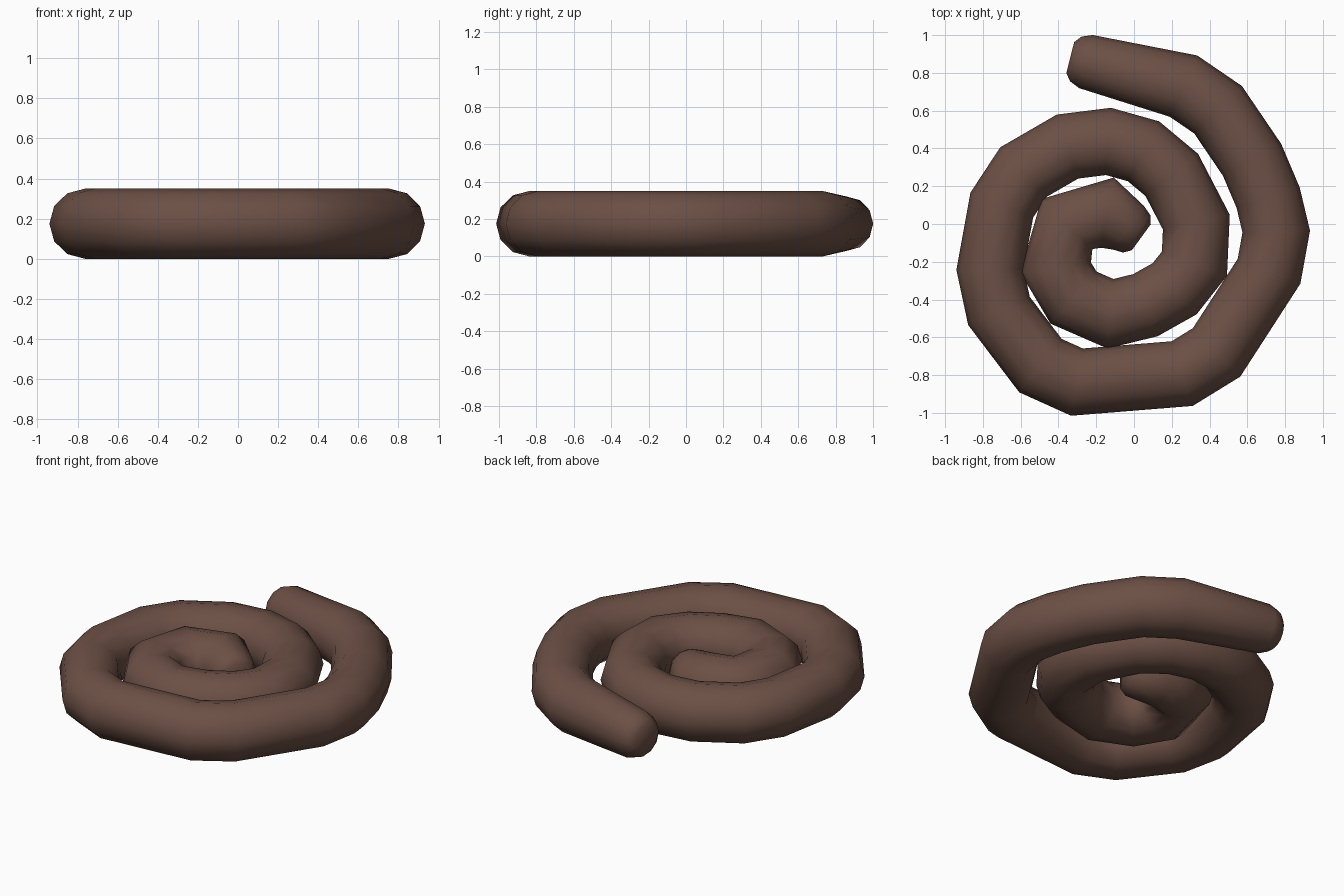
import bpy, bmesh, math
from mathutils import Vector

if "Cube" in bpy.data.objects:
    bpy.data.objects.remove(bpy.data.objects["Cube"])

R, SIDES = 0.175, 12

# Centre line of the coil, from the outer tip to the middle
path = [(-.255, .86), (.262, .73), (.445, .605), (.625, .34), (.71, .14),
        (.753, -.04), (.715, -.25), (.437, -.68), (.255, -.792), (-.302, -.837),
        (-.495, -.75), (-.715, -.46), (-.762, -.24), (-.70, .10), (-.585, .275),
        (-.352, .41), (-.135, .437), (.05, .385), (.20, .26), (.33, .01),
        (.32, -.21), (.215, -.343), (.06, -.43), (-.125, -.475), (-.32, -.39),
        (-.415, -.23), (-.355, .0), (-.14, .06), (-.03, -.02)]
pts = [Vector((x, y, R)) for x, y in path]
start = (pts[0] - pts[1]).normalized()
end = (pts[-1] - pts[-2]).normalized()

# Rings: centre, direction, radius, mitre stretch
rings = [(pts[0] + start * d, -start, r, 1) for d, r in ((.085, .085), (.055, .122), (0, .145))]
for a, b, c in zip(pts, pts[1:], pts[2:]):
    u, v = (b - a).normalized(), (c - b).normalized()
    t = (u + v).normalized()
    rings.append((b, t, R, min(1 / t.dot(u), 1.08)))
rings += [(pts[-1] + end * d, end, r, 1) for d, r in ((0, .142), (.055, .122), (.085, .085))]

# Skin the rings into a closed tube
bm = bmesh.new()
loops = []
for c, t, r, stretch in rings:
    side = Vector((-t.y, t.x, 0))
    loop = []
    for i in range(SIDES):
        a = math.tau * i / SIDES
        loop.append(bm.verts.new(c + side * (r * stretch * math.cos(a))
                                 + Vector((0, 0, r * math.sin(a)))))
    loops.append(loop)
for p, q in zip(loops, loops[1:]):
    for i in range(SIDES):
        j = (i + 1) % SIDES
        bm.faces.new((p[i], p[j], q[j], q[i]))
bm.faces.new(loops[0])
bm.faces.new(loops[-1])
bmesh.ops.recalc_face_normals(bm, faces=bm.faces)
for f in bm.faces:
    f.smooth = True

mesh = bpy.data.meshes.new("coil")
bm.to_mesh(mesh)
bm.free()
brown = bpy.data.materials.new("brown")
brown.diffuse_color = (.15, .08, .06, 1)
brown.use_nodes = True
brown.node_tree.nodes["Principled BSDF"].inputs["Base Color"].default_value = brown.diffuse_color
mesh.materials.append(brown)
coil = bpy.data.objects.new("coil", mesh)
bpy.context.collection.objects.link(coil)
